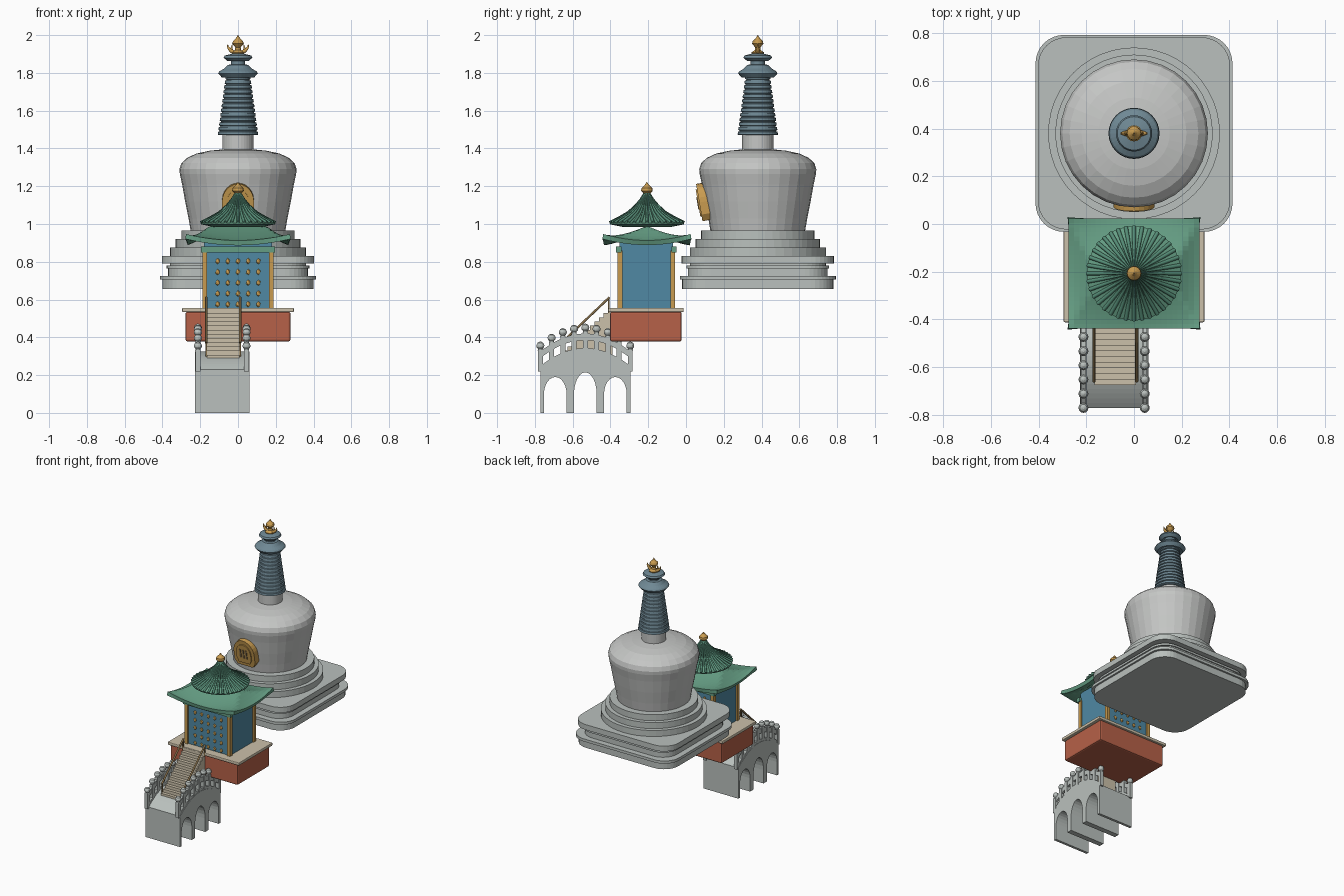
import bpy, bmesh
from math import sin, cos, pi, sqrt
from mathutils import Matrix, Vector

if "Cube" in bpy.data.objects:
    bpy.data.objects.remove(bpy.data.objects["Cube"])


def material(name, rgb):
    m = bpy.data.materials.new(name)
    m.use_nodes = True
    m.diffuse_color = (*rgb, 1)
    m.node_tree.nodes["Principled BSDF"].inputs["Base Color"].default_value = (*rgb, 1)
    return m


STONE = material("grey stone", (.49, .53, .51))
PLASTER = material("pale plaster", (.56, .57, .56))
SLATE = material("slate blue", (.16, .25, .30))
GOLD = material("gold", (.58, .33, .08))
GREEN = material("roof green", (.13, .34, .23))
DEEP = material("deep green", (.09, .26, .18))
BLUE = material("wall blue", (.08, .25, .37))
RED = material("brick red", (.47, .12, .065))
CREAM = material("cream stone", (.60, .53, .40))
BROWN = material("dark bronze", (.24, .16, .07))


def finish(name, bm, mat):
    bmesh.ops.recalc_face_normals(bm, faces=bm.faces)
    me = bpy.data.meshes.new(name)
    bm.to_mesh(me)
    bm.free()
    me.materials.append(mat)
    ob = bpy.data.objects.new(name, me)
    bpy.context.collection.objects.link(ob)
    return ob


def lathe(name, profile, mat, x=0, y=0, sides=32):
    bm = bmesh.new()
    rings = [[bm.verts.new((x + r * cos(2 * pi * i / sides), y + r * sin(2 * pi * i / sides), z))
              for i in range(sides)] for r, z in profile]
    for a, b in zip(rings, rings[1:]):
        for i in range(sides):
            j = (i + 1) % sides
            bm.faces.new((a[i], a[j], b[j], b[i]))
    bm.faces.new(rings[0])
    bm.faces.new(rings[-1])
    return finish(name, bm, mat)


def prism(name, pts, axis, lo, hi, mat):
    """Extrude a closed outline along one axis; outline uses the other two in order."""
    bm = bmesh.new()

    def place(p, d):
        v = list(p)
        v.insert("xyz".index(axis), d)
        return bm.verts.new(v)
    a, b = [[place(p, d) for p in pts] for d in (lo, hi)]
    for i in range(len(pts)):
        j = (i + 1) % len(pts)
        bm.faces.new((a[i], a[j], b[j], b[i]))
    bm.faces.new(a)
    bm.faces.new(b)
    return finish(name, bm, mat)


def box(name, x0, x1, y0, y1, z0, z1, mat, bevel=0):
    ob = prism(name, [(x0, y0), (x1, y0), (x1, y1), (x0, y1)], "z", z0, z1, mat)
    if bevel:
        m = ob.modifiers.new("soft edges", "BEVEL")
        m.width, m.segments = bevel, 2
    return ob


def tube(name, points, radius, mat, taper=None):
    cu = bpy.data.curves.new(name, "CURVE")
    cu.dimensions, cu.bevel_depth, cu.bevel_resolution = "3D", radius, 1
    cu.use_fill_caps = True
    sp = cu.splines.new("POLY")
    sp.points.add(len(points) - 1)
    for i, p in enumerate(points):
        sp.points[i].co = (*p, 1)
        sp.points[i].radius = taper[i] if taper else 1
    cu.materials.append(mat)
    ob = bpy.data.objects.new(name, cu)
    bpy.context.collection.objects.link(ob)
    return ob


def rounded_square(half, radius, cy, steps=8):
    pts = []
    for k, (sx, sy) in enumerate([(1, 1), (-1, 1), (-1, -1), (1, -1)]):
        for i in range(steps + 1):
            a = (k + i / steps) * pi / 2
            pts.append((sx * (half - radius) + radius * cos(a), cy + sy * (half - radius) + radius * sin(a)))
    return pts


# Tower plinth: stacked rounded slabs with thin lips
TY = .38
for i, (half, z0, z1) in enumerate([(.40, .655, .71), (.413, .705, .725), (.37, .72, .768),
                                    (.378, .765, .78), (.36, .778, .792), (.403, .79, .83)]):
    prism(f"plinth_slab_{i}", rounded_square(half, .12, TY), "z", z0, z1, STONE)
for i, (r, z) in enumerate([(.36, .83), (.33, .875), (.30, .92)]):
    lathe(f"plinth_round_step_{i}", [(r, z), (r, z + .045)], STONE, y=TY, sides=48)

# Tower dome and neck
lathe("dome", [(.25, .96), (.262, 1.03), (.28, 1.12), (.296, 1.21), (.308, 1.265), (.310, 1.29), (.300, 1.322),
               (.27, 1.35), (.22, 1.373), (.15, 1.388), (.083, 1.395), (.083, 1.475)], PLASTER, y=TY)

# Ringed spire, canopies and finial
rings, spire = 13, []
for i in range(rings):
    z, r = 1.47 + i * .32 / rings, .107 - i * .043 / rings
    spire += [(r - .007, z), (r, z + .003), (r - .002, z + .018), (r - .009, z + .02)]
lathe("spire", spire, SLATE, y=TY)
lathe("spire_canopies", [(.05, 1.78), (.085, 1.775), (.105, 1.798), (.098, 1.808), (.075, 1.822), (.055, 1.842),
                         (.038, 1.845), (.038, 1.868), (.055, 1.862), (.076, 1.88), (.07, 1.892),
                         (.03, 1.902)], SLATE, y=TY)
lathe("spire_finial", [(.03, 1.895), (.034, 1.908), (.016, 1.92), (.014, 1.935), (.03, 1.955), (.027, 1.968),
                       (.012, 1.982), (.001, 2.0)], GOLD, y=TY, sides=16)
arc = [pi * (1.0 + i / 12) for i in range(13)]
tube("spire_crescent", [(.055 * cos(a), TY, 1.95 + .045 * sin(a)) for a in arc], .014, GOLD,
     [.15 + .85 * sin(a - pi) for a in arc])
for s in (-1, 1):
    tube("spire_crescent_flame", [(s * .03, TY, 1.91), (s * .034, TY, 1.93), (s * .03, TY, 1.955)],
         .008, GOLD, [1, .8, .1])

# Arched niche leaning against the dome front


def arch_plate(name, half, z0, z1, y0, y1, mat):
    spring = z0 + (z1 - z0) * .5
    top = [(half * cos(i * pi / 12), spring + (z1 - spring) * sin(i * pi / 12)) for i in range(13)]
    return prism(name, [(-half * .75, z0), (half * .75, z0), (half, z0 + .035)] + top +
                 [(-half, z0 + .035)], "y", y0, y1, mat)


niche = [arch_plate("niche_frame", .085, -.1, .1, -.02, .03, GOLD),
         arch_plate("niche_panel", .06, -.075, .07, -.027, 0, GOLD)]
niche += [box("niche_bar", x - .006, x + .006, -.031, 0, -.035, .03, BROWN) for x in (-.024, 0, .024)]
for ob in niche:
    ob.data.transform(Matrix.Translation((0, .09, 1.117)) @ Matrix.Rotation(.17, 4, "X"))

# Pavilion base and walls
PY = -.207
box("pavilion_base", -.278, .278, -.402, -.023, .378, .535, RED, .01)
box("pavilion_terrace", -.296, .296, -.412, -.012, .533, .556, CREAM, .006)
box("pavilion_walls", -.18, .18, -.352, -.068, .55, .92, BLUE)
for sx in (-1, 1):
    for y in (-.35, -.07):
        x = sx * .176
        box("corner_column", x - .013, x + .013, y - .013, y + .013, .555, .86, GOLD)
for s in (-1, 1):
    y = -.21 + s * .146
    box("front_back_beam", -.197, .197, y - .014, y + .014, .85, .882, GREEN)
    # Diamond studs on the front and back walls
    for col in range(5):
        for row in range(5):
            bm = bmesh.new()
            bmesh.ops.create_icosphere(bm, subdivisions=1, radius=1)
            bm.transform(Matrix.Translation(((col - 2) * .054, -.21 + s * .143, .575 + row * .057)) @
                         Matrix.Diagonal((.012, .008, .016, 1)))
            finish("wall_stud", bm, GOLD)

# Lower roof: hipped with a lengthwise ridge and lifted corners
HX, HY, N = .275, .231, 24
bm = bmesh.new()
grid = []
for i in range(N + 1):
    for j in range(N + 1):
        u, w = 2 * i / N - 1, 2 * j / N - 1
        fall = min(1, max(0, (abs(u) * HX - .15) / (HX - .15), abs(w)))
        z = .913 + .077 * (1 - fall) ** 1.3 + .034 * abs(u * w) ** 2
        grid.append(bm.verts.new((u * HX, PY + w * HY, z)))
for i in range(N):
    for j in range(N):
        k = i * (N + 1) + j
        bm.faces.new((grid[k], grid[k + N + 1], grid[k + N + 2], grid[k + 1]))
roof = finish("lower_roof", bm, GREEN)
if roof.data.polygons[0].normal.z < 0:
    roof.data.flip_normals()
m = roof.modifiers.new("thickness", "SOLIDIFY")
m.thickness, m.offset = .026, -1

# Upper round roof with radiating tile ribs
slope = [(.198, 1.006), (.15, 1.03), (.10, 1.06), (.06, 1.098), (.035, 1.13), (.018, 1.16)]
lathe("upper_roof", [(.13, .985), (.195, .998)] + slope, GREEN, y=PY, sides=36)
for i in range(36):
    a = 2 * pi * i / 36
    tube("roof_rib", [(r * cos(a), PY + r * sin(a), z + .002) for r, z in slope], .0085, DEEP,
         [1, .95, .8, .6, .4, .25])
lathe("roof_finial", [(.02, 1.145), (.024, 1.155), (.018, 1.162), (.031, 1.175), (.029, 1.19),
                      (.012, 1.206), (.001, 1.222)], GOLD, y=PY, sides=16)

# Arched bridge
BX0, BX1, BY, HALF = -.227, .06, -.533, .238


def deck(y):
    return .325 - .095 * ((y - BY) / HALF) ** 2


ys = [BY + HALF * (i / 12 - 1) for i in range(25)]
outline = [(ys[0], 0)]
for cy, top in ((-.692, .19), (BY, .215), (-.374, .19)):
    outline.append((cy - .06, 0))
    outline += [(cy - .06 * cos(k * pi / 12), .10 + (top - .10) * sin(k * pi / 12)) for k in range(13)]
    outline.append((cy + .06, 0))
outline.append((ys[-1], 0))
outline += [(y, deck(y)) for y in reversed(ys)]
prism("bridge_body", outline, "x", BX0, BX1, STONE)

# Bridge railings with ball-topped posts
for x in (-.212, .045):
    for name, lo, hi, w in (("rail_kerb", -.01, .018, .012), ("rail_top", .06, .095, .008)):
        band = [(y, deck(y) + lo) for y in ys] + [(y, deck(y) + hi) for y in reversed(ys)]
        prism(name, band, "x", x - w, x + w, STONE)
    for i in range(9):
        y = BY + HALF * (i / 4 - 1)
        z = deck(y)
        box("rail_post", x - .013, x + .013, y - .013, y + .013, z - .01, z + .105, STONE)
        lathe("post_ball", [(.015, z + .1), (.012, z + .108), (.02, z + .118), (.021, z + .128),
                            (.015, z + .141), (.004, z + .147)], STONE, x, y, 12)

# Stairs up to the terrace, with sloping handrails
STEPS, SY, SZ = 12, -.675, .285
run, rise = (-.39 - SY) / STEPS, (.55 - SZ) / STEPS
profile = [(-.39, .30), (-.64, .28), (SY, .28)]
for i in range(STEPS):
    profile += [(SY + i * run, SZ + (i + 1) * rise), (SY + (i + 1) * run, SZ + (i + 1) * rise)]
prism("stairs", profile, "x", -.165, .008, CREAM)
for x in (-.168, .011):
    tube("handrail", [(x, -.66, .37), (x, -.405, .612)], .007, BROWN)
    for y, z in ((-.655, .29), (-.41, .53)):
        box("handrail_post", x - .004, x + .004, y - .004, y + .004, z, z + .08, BROWN)
